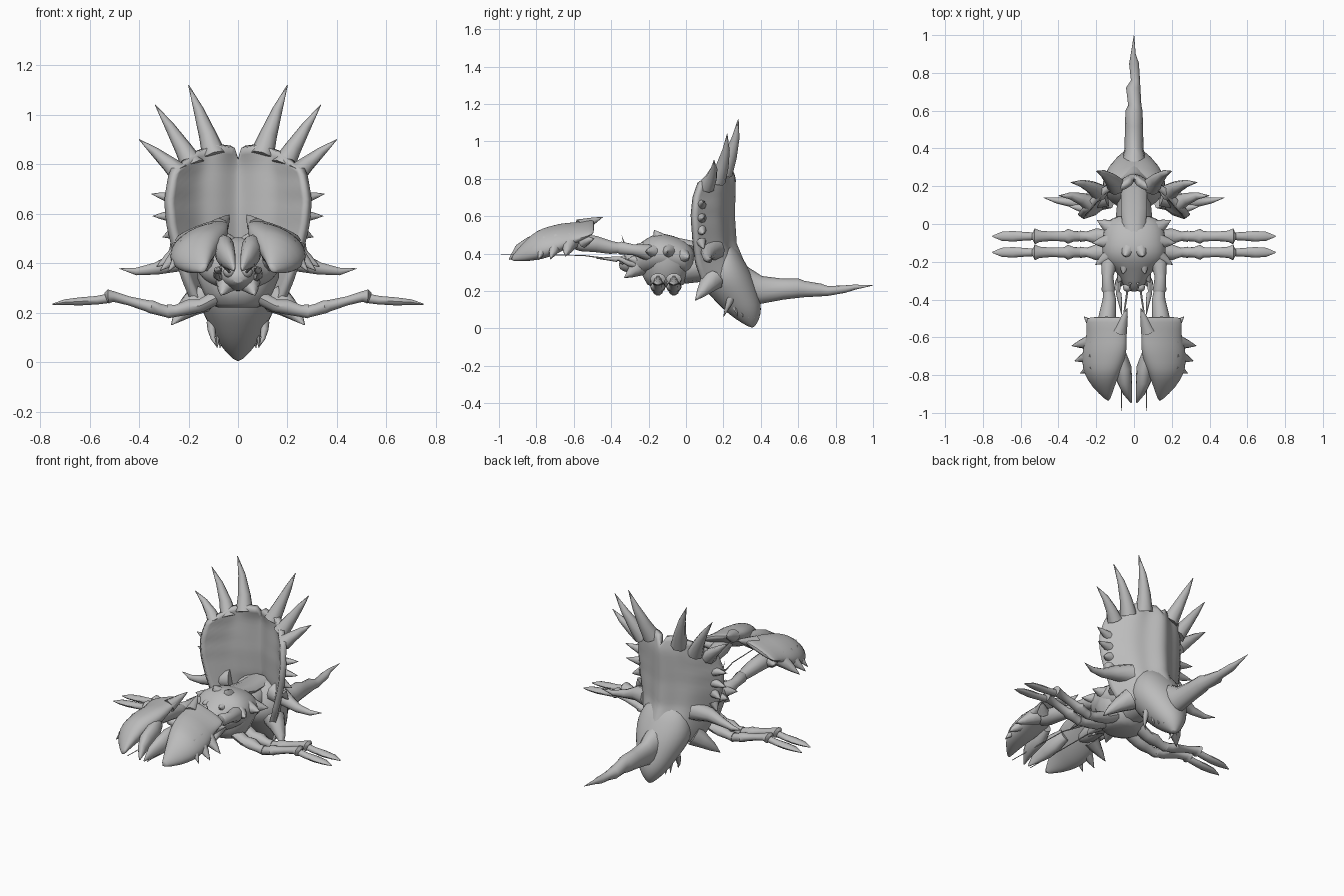
import bpy, bmesh, math
from mathutils import Vector

cube = bpy.data.objects.get("Cube")
if cube:
    bpy.data.objects.remove(cube, do_unlink=True)

shell_grey = bpy.data.materials.new("bone_grey")
shell_grey.use_nodes = True
GREY = (0.5, 0.5, 0.5, 1)
shell_grey.diffuse_color = GREY
bsdf = next(n for n in shell_grey.node_tree.nodes if n.type == 'BSDF_PRINCIPLED')
bsdf.inputs["Base Color"].default_value = GREY
bsdf.inputs["Roughness"].default_value = 0.8
parts = []


def finish(name, bm, mirror=False, subdivide=0, thickness=0):
    """Turn a bmesh into a named object with its modifiers."""
    bmesh.ops.recalc_face_normals(bm, faces=bm.faces)
    mesh = bpy.data.meshes.new(name)
    bm.to_mesh(mesh)
    bm.free()
    mesh.materials.append(shell_grey)
    obj = bpy.data.objects.new(name, mesh)
    bpy.context.collection.objects.link(obj)
    if thickness:
        mod = obj.modifiers.new("thickness", 'SOLIDIFY')
        mod.thickness = thickness
        mod.offset = 0
    if mirror:
        obj.modifiers.new("mirror", 'MIRROR')
    if subdivide:
        mod = obj.modifiers.new("smooth", 'SUBSURF')
        mod.levels = mod.render_levels = subdivide
    parts.append(obj)


def loft(name, rings, sides=10, axis=None, mirror=False, subdivide=0, shear=0):
    """Skin elliptical rings (x, y, z, half width, half height) along a path."""
    bm = bmesh.new()
    centres = [Vector(r[:3]) for r in rings]
    overall = (centres[-1] - centres[0]).normalized()
    ref = Vector((0, 1, 0)) if abs(overall.z) > 0.8 else Vector((0, 0, 1))
    loops = []
    for i, ring in enumerate(rings):
        c = centres[i]
        t = axis or centres[min(i + 1, len(rings) - 1)] - centres[max(i - 1, 0)]
        t = Vector(t).normalized()
        side = t.cross(ref).normalized()
        up = side.cross(t)
        a, b = ring[3], ring[-1]
        loop = []
        for k in range(sides):
            ang = math.tau * k / sides
            p = c + side * a * math.cos(ang) + up * b * math.sin(ang)
            p.z -= shear * (p.x - c.x)
            loop.append(bm.verts.new(p))
        loops.append(loop)
    for lo, hi in zip(loops, loops[1:]):
        for k in range(sides):
            n = (k + 1) % sides
            bm.faces.new((lo[k], lo[n], hi[n], hi[k]))
    bm.faces.new(loops[0])
    bm.faces.new(loops[-1])
    finish(name, bm, mirror, subdivide)


def spike(name, base, tip, radius, bend=(0, 0, 0), sides=8):
    """Mirrored pointed horn with a slight bend."""
    a, b, d = Vector(base), Vector(tip), Vector(bend)
    rings = []
    for f, r in ((0, 1), (0.3, 0.72), (0.65, 0.42), (1, 0.03)):
        p = a.lerp(b, f) + d * math.sin(math.pi * f)
        rings.append((*p, radius * r))
    loft(name, rings, sides, mirror=True)


def table(value, rows):
    """Linear interpolation through (key, value) rows."""
    for (k0, v0), (k1, v1) in zip(rows, rows[1:]):
        if value <= k1:
            return v0 + (v1 - v0) * max(0, (value - k0) / (k1 - k0))
    return rows[-1][1]


# Dished skull frill with back ridges and a notch in its top edge
WIDTH = [(.24, .17), (.33, .21), (.45, .25), (.55, .275), (.65, .285), (.75, .27), (.82, .24), (.88, .21)]
BACK = [(.24, .34), (.33, .29), (.45, .24), (.6, .23), (.8, .235), (.88, .21)]
RIM = [(.24, .09), (.35, .055), (.45, .045), (.6, .035), (.7, .045), (.8, .08), (.88, .15)]
TOP = [(0, .82), (.1, .87), (.45, .88), (.75, .85), (1, .78)]
bm = bmesh.new()
COLS, ROWS = 40, 22
grid = []
for j in range(ROWS + 1):
    row = []
    for i in range(COLS + 1):
        u, v = 2 * i / COLS - 1, j / ROWS
        z = .24 + (table(abs(u), TOP) - .24) * v
        back, rim = table(z, BACK), table(z, RIM)
        y = back - (back - rim) * abs(u) ** 2
        y += .014 * math.cos(3 * math.pi * u) * (1 - abs(u))
        row.append(bm.verts.new((u * table(z, WIDTH), y, z)))
    grid.append(row)
for j in range(ROWS):
    for i in range(COLS):
        bm.faces.new((grid[j][i], grid[j][i + 1], grid[j + 1][i + 1], grid[j + 1][i]))
finish("skull_frill", bm, thickness=.035)

# Large and small frill spikes
for n, (base, tip, r) in enumerate([
        ((.095, .20, .83), (.20, .28, 1.12), .05),
        ((.18, .165, .79), (.335, .22, 1.04), .048),
        ((.235, .11, .76), (.40, .15, .90), .045)]):
    spike(f"frill_horn_{n + 1}", base, tip, r, (-.005, .015, 0))
for n, (z, x) in enumerate([(.67, .35), (.6, .345), (.535, .305), (.475, .28)]):
    spike(f"frill_point_{n + 1}", (.25, .08, z - .01), (x, .095, z + .01 - .02 * n), .03)

# Skull face tapering down to the beak: front y, back y, half width, z
face = [(.16, .25, .1, .46), (.10, .31, .16, .37), (.06, .355, .175, .29), (.085, .38, .155, .22),
        (.15, .40, .12, .15), (.20, .405, .095, .1), (.26, .395, .06, .05), (.345, .365, .01, .002)]
loft("skull_face", [(0, (f + b) / 2, z, w, (b - f) / 2) for f, b, w, z in face],
     16, axis=(0, 0, -1), subdivide=1)
loft("nose_horn", [(0, .27, .25, .07, .1), (0, .33, .225, .065, .09), (0, .40, .205, .05, .075),
                   (0, .52, .21, .048, .056), (0, .60, .215, .045, .052), (.004, .63, .21, .035, .044),
                   (-.004, .72, .205, .038, .034), (.008, .76, .2, .024, .026), (0, .85, .21, .026, .02),
                   (-.004, .9, .22, .013, .014), (0, 1, .23, .001)], 12)
loft("brow_horn", [(.15, .15, .42, .06), (.25, .12, .405, .042), (.33, .115, .378, .026),
                   (.41, .125, .366, .016), (.48, .14, .378, .001)], 10, mirror=True)
spike("cheek_horn", (.15, .14, .26), (.27, .05, .15), .065, (.01, 0, 0))
spike("jaw_point", (.105, .24, .16), (.085, .20, .06), .022, (.01, 0, 0))
for n in range(4):
    y = .26 + .03 * n
    spike(f"tooth_{n + 1}", (.08 - .012 * n, y, .12 - .012 * n), (.085 - .012 * n, y + .015, .055), .014, sides=6)

# Body: carapace, thorax and soft abdomen inside the skull
loft("carapace", [(0, .05, .37, .1, .06), (0, 0, .37, .16, .1), (0, -.07, .39, .17, .11),
                  (0, -.15, .4, .175, .115), (0, -.21, .385, .16, .1), (0, -.26, .365, .08, .08),
                  (0, -.33, .35, .06, .05), (0, -.36, .34, .02, .02)], 16, axis=(0, -1, 0), subdivide=1)
loft("thorax", [(0, -.1, .40, .165, .125), (0, -.1, .34, .165, .14), (0, -.105, .28, .14, .13),
                (0, -.11, .235, .115, .1), (0, -.11, .22, .08, .07)], 14, axis=(0, 0, -1))
loft("abdomen", [(0, -.14, .31, .1, .07), (0, 0, .32, .1, .08), (0, .1, .34, .09, .09), (0, .24, .38, .07, .08)], 12)
loft("back_ridge", [(0, -.1, .475, .03, .02), (0, -.02, .455, .06, .025), (0, .08, .43, .07, .03),
                    (0, .22, .43, .07, .03)], 10)
for n, (base, tip) in enumerate([
        ((.1, -.15, .41), (.205, -.215, .41)), ((.11, -.09, .41), (.22, -.1, .41)),
        ((.1, -.03, .39), (.195, .02, .38)), ((.03, -.13, .46), (.05, -.17, .525)),
        ((.04, -.18, .42), (.06, -.265, .45)), ((.04, -.23, .36), (.085, -.31, .37)),
        ((.04, -.25, .33), (.07, -.33, .27))]):
    spike(f"carapace_spine_{n + 1}", base, tip, .055)

# Eyes, feelers and mouth limbs
for side, sx in (("left", 1), ("right", -1)):
    bm = bmesh.new()
    bmesh.ops.create_uvsphere(bm, u_segments=12, v_segments=8, radius=.024)
    bmesh.ops.translate(bm, vec=(.035 * sx, -.335, .365), verts=bm.verts)
    finish(f"{side}_eye", bm)
spike("short_feeler", (.02, -.31, .39), (.025, -.345, .5), .008)
loft("long_feeler", [(.03, -.32, .36, .006), (.064, -.55, .39, .003), (.067, -.99, .397, .002)], 6, mirror=True)
loft("mouth_limb", [(.05, -.24, .33, .018), (.085, -.31, .35, .016), (.085, -.36, .375, .011),
                    (.08, -.37, .37, .015), (.065, -.48, .375, .002)], 8, mirror=True)

# Two pairs of jointed walking legs
for name, y in (("front", -.15), ("rear", -.065)):
    loft(f"{name}_leg_upper", [(.09, y, .26, .04, .03), (.15, y, .228, .036, .028), (.2, y, .222, .042, .032),
                               (.25, y, .207, .025), (.285, y, .205, .03)], 10, mirror=True)
    loft(f"{name}_leg_middle", [(.27, y, .2, .025), (.32, y, .213, .028, .025), (.35, y, .223, .04, .028),
                                (.37, y, .228, .027, .024), (.44, y, .247, .025, .019), (.5, y, .264, .03, .022),
                                (.525, y, .265, .042, .03), (.535, y, .262, .02)], 10, mirror=True)
    loft(f"{name}_leg_tip", [(.52, y, .258, .02), (.57, y, .25, .022, .018), (.64, y, .245, .028, .017),
                             (.7, y, .242, .024, .012), (.75, y, .233, .003)], 10, mirror=True)

# Arms and broad pincers
loft("arm_upper", [(.09, -.15, .39, .05), (.135, -.22, .41, .042), (.14, -.28, .42, .03),
                   (.135, -.35, .43, .036), (.135, -.37, .43, .024)], 10, mirror=True)
loft("forearm", [(.135, -.35, .43, .028), (.13, -.40, .432, .036), (.14, -.48, .45, .045),
                 (.15, -.56, .46, .05), (.15, -.64, .47, .03)], 10, mirror=True)
loft("pincer_palm", [(.145, -.49, .545, .1, .008), (.145, -.51, .537, .113, .024),
                     (.145, -.6, .508, .105, .045), (.155, -.66, .488, .122, .065), (.165, -.74, .46, .112, .075),
                     (.17, -.79, .447, .097, .075), (.165, -.86, .415, .063, .055), (.135, -.94, .368, .006, .008)],
     16, axis=(0, -1, 0), mirror=True, subdivide=1, shear=.35)
loft("pincer_finger", [(.07, -.69, .48, .03, .04), (.055, -.76, .455, .042, .06), (.05, -.83, .435, .04, .055),
                       (.035, -.89, .41, .026, .04), (.015, -.945, .37, .004)], 12, mirror=True)
spike("pincer_heel", (.075, -.57, .545), (.035, -.445, .595), .04)
for n, (by, tip, r) in enumerate([
        (-.55, (.265, -.49, .48), .035), (-.62, (.33, -.645, .385), .05),
        (-.69, (.315, -.725, .37), .05), (-.75, (.285, -.79, .365), .04)]):
    spike(f"pincer_spine_{n + 1}", (.205, by, .465), tip, r)

# Smooth shading with sharp edges kept
bpy.ops.object.select_all(action='DESELECT')
for obj in parts:
    obj.select_set(True)
bpy.context.view_layer.objects.active = parts[0]
bpy.ops.object.shade_smooth_by_angle(angle=math.radians(45))
